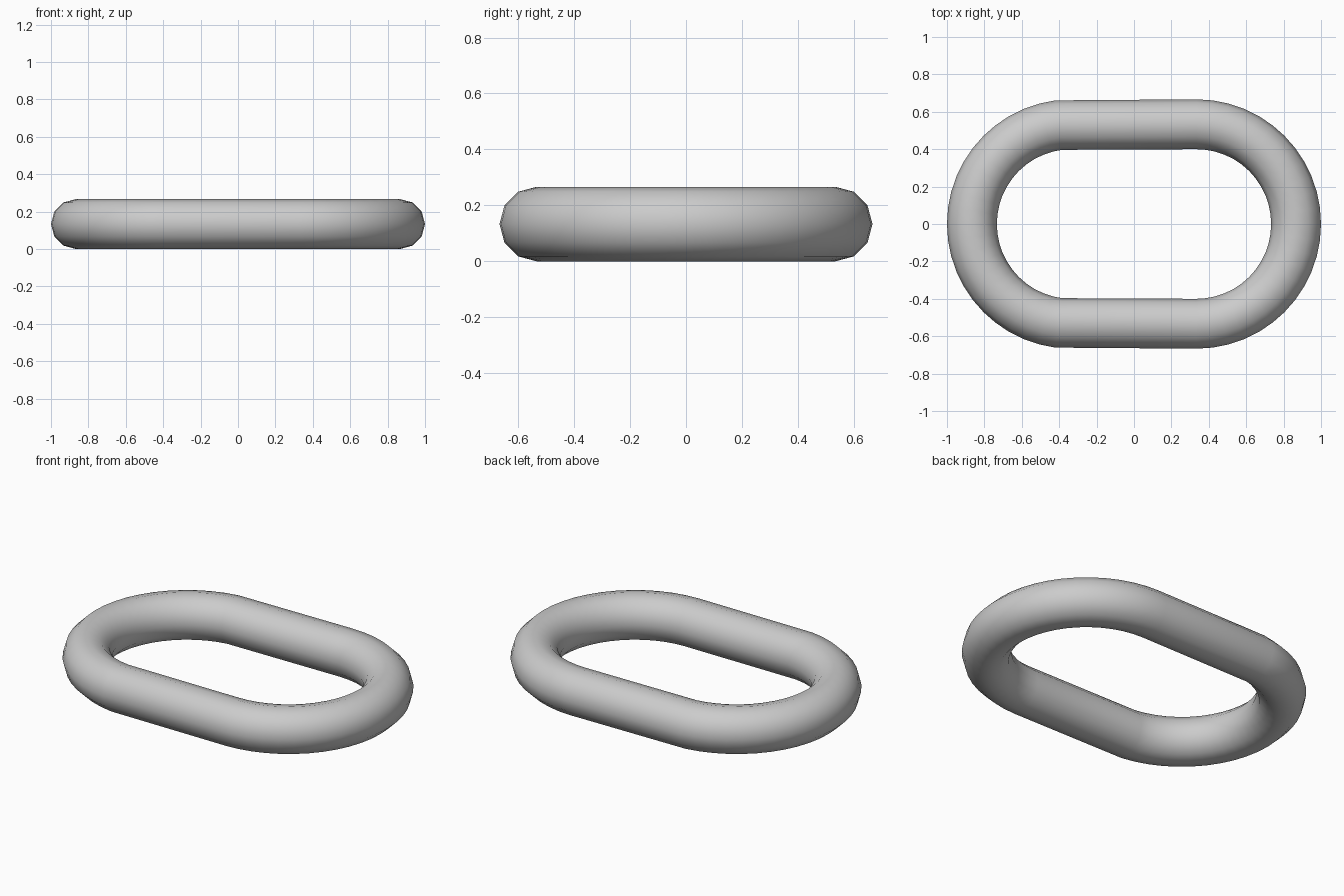
import bpy

if "Cube" in bpy.data.objects:
    bpy.data.objects.remove(bpy.data.objects["Cube"])

TUBE = 0.1333      # radius of the round bar
BEND = 0.5333      # centre-line radius of the end bends
SHIFT = 0.3333     # half length of the straight sides

# Chain link: a ring split down the middle and pulled apart
bpy.ops.mesh.primitive_torus_add(major_radius=BEND, minor_radius=TUBE,
                                 major_segments=48, minor_segments=12,
                                 location=(0, 0, 0))
link = bpy.context.object
link.name = "chain_link"
for v in link.data.vertices:
    v.co.x += SHIFT if v.co.x > -0.001 else -SHIFT
    v.co.z += TUBE
bpy.ops.object.shade_smooth()
